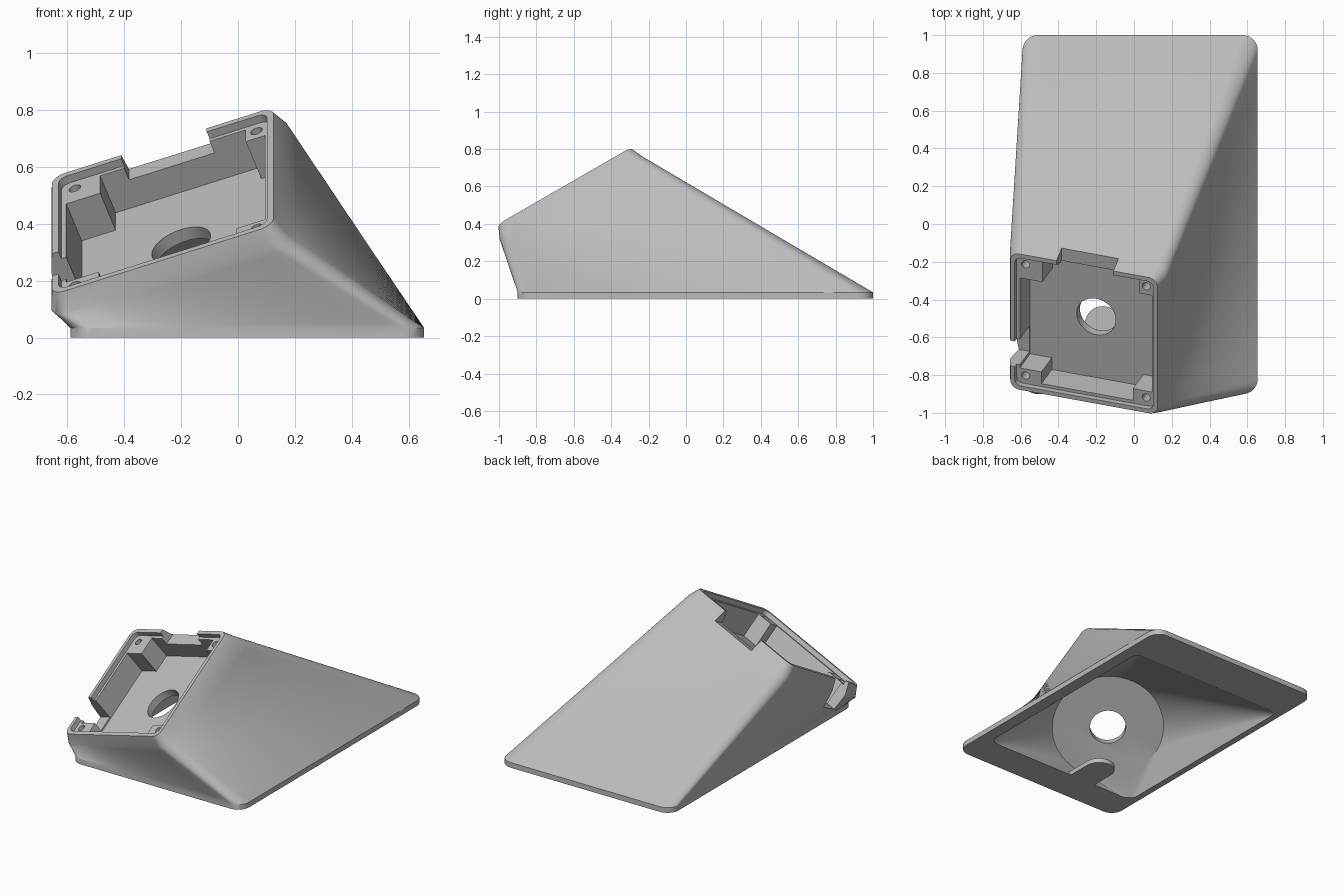
import bpy, bmesh
from math import radians, cos, sin, pi
from mathutils import Matrix, Vector

cube = bpy.data.objects.get("Cube")
if cube:
    bpy.data.objects.remove(cube, do_unlink=True)

grey = bpy.data.materials.new("light_grey")
grey.use_nodes = True
grey.diffuse_color = (0.5, 0.5, 0.5, 1)
grey.node_tree.nodes["Principled BSDF"].inputs["Base Color"].default_value = (0.5, 0.5, 0.5, 1)

# Tilted frame of the tray: local z points out of its open face
TRAY = (Matrix.Translation((-0.265, -0.58, 0.48))
        @ Matrix.Rotation(radians(30), 4, "X") @ Matrix.Rotation(radians(-20), 4, "Y"))
WORLD = Matrix.Identity(4)


def rounded(x0, x1, y0, y1, r, steps=8, splits=12):
    """Rounded rectangle, anticlockwise, with its straight sides split evenly."""
    centres = [(x1 - r, y1 - r), (x0 + r, y1 - r), (x0 + r, y0 + r), (x1 - r, y0 + r)]
    arcs = [[Vector((cx + r * cos((i + k / steps) * pi / 2), cy + r * sin((i + k / steps) * pi / 2)))
             for k in range(steps + 1)] for i, (cx, cy) in enumerate(centres)]
    pts = []
    for i, arc in enumerate(arcs):
        following = arcs[(i + 1) % 4][0]
        pts += arc + [arc[-1].lerp(following, k / splits) for k in range(1, splits)]
    return pts


def circle(r, cx=0, cy=0, n=48):
    return [(cx + r * cos(2 * pi * k / n), cy + r * sin(2 * pi * k / n)) for k in range(n)]


def rect(x0, x1, y0, y1):
    return [(x0, y0), (x1, y0), (x1, y1), (x0, y1)]


def ring(outline, z, frame=WORLD):
    return [frame @ Vector((x, y, z)) for x, y in outline]


def finish(bm, name):
    bmesh.ops.recalc_face_normals(bm, faces=bm.faces)
    mesh = bpy.data.meshes.new(name)
    bm.to_mesh(mesh)
    bm.free()
    mesh.materials.append(grey)
    ob = bpy.data.objects.new(name, mesh)
    bpy.context.collection.objects.link(ob)
    return ob


def loft(name, rings):
    """Closed solid through rings with equal point counts."""
    bm = bmesh.new()
    loops = [[bm.verts.new(p) for p in points] for points in rings]
    bm.faces.new(loops[0])
    bm.faces.new(loops[-1])
    for low, top in zip(loops, loops[1:]):
        n = len(low)
        for i in range(n):
            bm.faces.new((low[i], low[(i + 1) % n], top[(i + 1) % n], top[i]))
    return finish(bm, name)


def prism(name, outline, z0, z1, frame=WORLD):
    return loft(name, [ring(outline, z0, frame), ring(outline, z1, frame)])


def hull(name, points):
    bm = bmesh.new()
    for p in points:
        bm.verts.new(p)
    res = bmesh.ops.convex_hull(bm, input=bm.verts)
    loose = {g for g in res["geom_interior"] + res["geom_unused"] if isinstance(g, bmesh.types.BMVert)}
    bmesh.ops.delete(bm, geom=list(loose), context="VERTS")
    return finish(bm, name)


def combine(target, tool, operation="DIFFERENCE"):
    mod = target.modifiers.new("cut", "BOOLEAN")
    mod.operation = operation
    mod.solver = "EXACT"
    mod.object = tool
    bpy.context.view_layer.objects.active = target
    bpy.ops.object.modifier_apply(modifier=mod.name)
    bpy.data.objects.remove(tool, do_unlink=True)


# Outer shell: base plate, ruled sides up to a collar, then the tray lip
base = rounded(-0.59, 0.655, -0.9, 1.0, 0.08)
lip = rounded(-0.415, 0.415, -0.415, 0.415, 0.05)
collar = rounded(-0.442, 0.442, -0.442, 0.442, 0.06)
plate_top = ring(base, 0.034)
collar_ring = ring(collar, -0.07, TRAY)
LEVELS = 14
sides = [[a.lerp(b, k / LEVELS) for a, b in zip(plate_top, collar_ring)] for k in range(LEVELS + 1)]
body = loft("stand_body", [ring(base, 0)] + sides + [ring(lip, 0, TRAY)])

# Hollow underside ending in a round flat beneath the tray
opening = rounded(-0.55, 0.585, -0.68, 0.73, 0.04, splits=1)
combine(body, hull("cavity", ring(opening, -0.01) + ring(circle(0.342), -0.24, TRAY)))

# Tongue on the front edge of the opening
tongue = [(-0.26, -0.76), (-0.07, -0.76)] + [
    (-0.165 + 0.095 * cos(k * pi / 16), -0.53 + 0.095 * sin(k * pi / 16)) for k in range(17)]
combine(body, prism("tongue", tongue, 0, 0.03), "UNION")

# Lid recess, then a deep pocket that leaves a post in each corner
P = 0.372
pocket = [(-0.25, -P), (0.265, -P), (0.265, -0.3), (P, -0.3), (P, 0.29), (0.3, 0.29),
          (0.3, P), (-0.245, P), (-0.245, 0.25), (-P, 0.25), (-P, -0.3), (-0.25, -0.3)]
combine(body, prism("lid_recess", rounded(-0.39, 0.39, -0.39, 0.39, 0.035, splits=1), -0.03, 0.1, TRAY))
combine(body, prism("pocket", pocket, -0.19, 0.1, TRAY))

# Openings in the back and side walls
combine(body, prism("back_notch", rect(-0.155, 0.165, 0.3, 0.7), -0.08, 0.1, TRAY))
combine(body, prism("side_notch", rect(-0.7, -0.3, -0.28, -0.125), -0.18, 0.1, TRAY))

# Centre hole and screw holes
combine(body, prism("centre_hole", circle(0.11), -0.35, 0.1, TRAY))
for u in (-0.34, 0.34):
    for v in (-0.34, 0.34):
        combine(body, prism("screw_hole", circle(0.022, u, v, 20), -0.12, 0.1, TRAY))

bpy.ops.object.select_all(action="DESELECT")
body.select_set(True)
bpy.context.view_layer.objects.active = body
bpy.ops.object.shade_smooth_by_angle(angle=radians(24))
